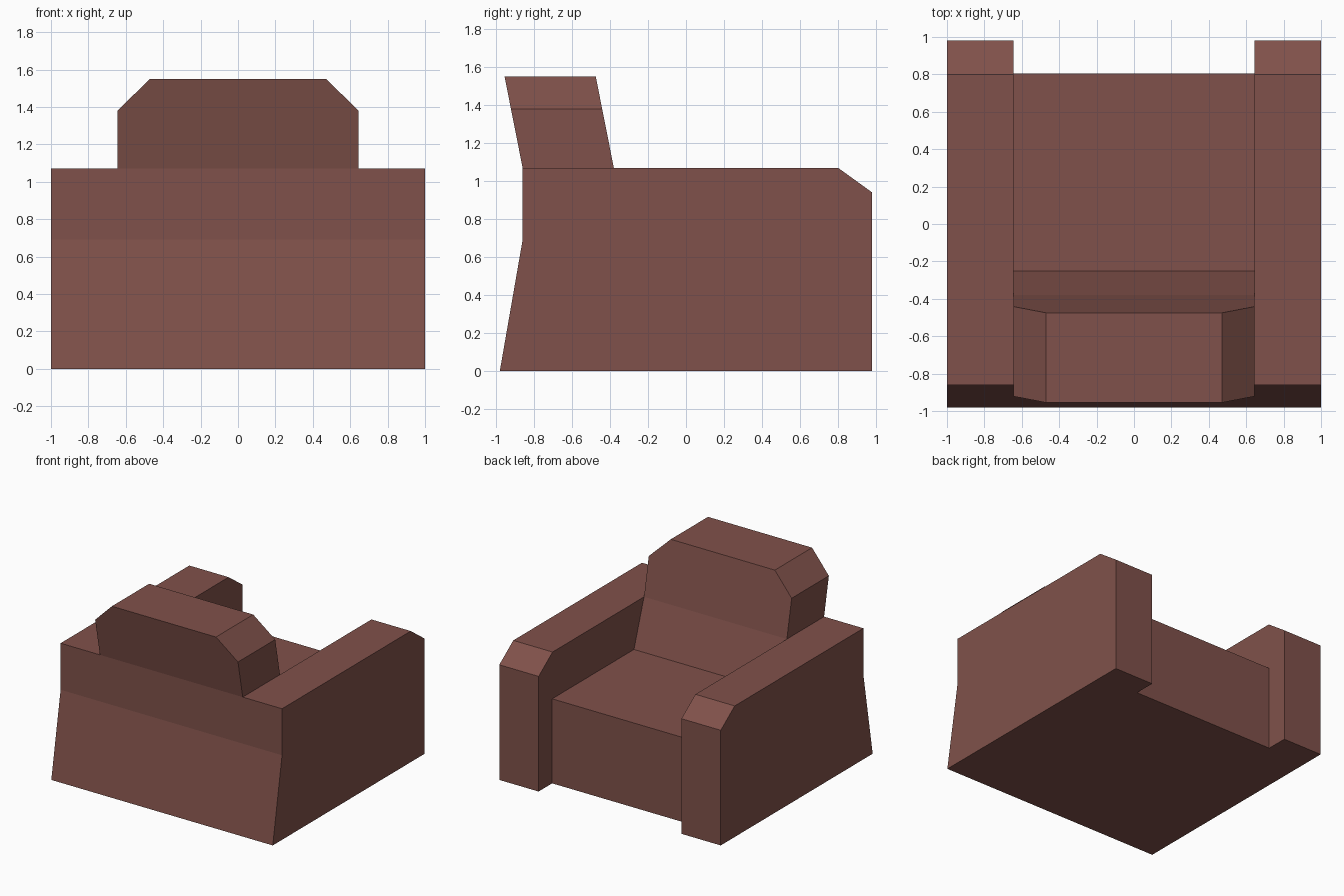
import bpy, bmesh
from mathutils import Vector

if "Cube" in bpy.data.objects:
    bpy.data.objects.remove(bpy.data.objects["Cube"])

ARM_IN = 0.645      # inner side of the arms
RIM = 1.07          # top of the arms
SEAT = 0.69         # seat height

leather = bpy.data.materials.new("brown_leather")
leather.diffuse_color = (0.216, 0.083, 0.069, 1)
leather.use_nodes = True
leather.node_tree.nodes["Principled BSDF"].inputs["Base Color"].default_value = leather.diffuse_color


def prism(name, outline, sweep, cap_start=True):
    """Extrude a closed 3D outline along a sweep vector."""
    bm = bmesh.new()
    face = bm.faces.new([bm.verts.new(p) for p in outline])
    ext = bmesh.ops.extrude_face_region(bm, geom=[face], use_keep_orig=True)
    moved = [g for g in ext["geom"] if isinstance(g, bmesh.types.BMVert)]
    bmesh.ops.translate(bm, verts=moved, vec=Vector(sweep))
    bmesh.ops.recalc_face_normals(bm, faces=bm.faces)
    mesh = bpy.data.meshes.new(name)
    bm.to_mesh(mesh)
    bm.free()
    mesh.materials.append(leather)
    obj = bpy.data.objects.new(name, mesh)
    bpy.context.collection.objects.link(obj)
    return obj


def side_prism(name, profile, half_width):
    """Extrude a (y, z) side profile across the chair."""
    return prism(name, [(-half_width, y, z) for y, z in profile],
                 (2 * half_width, 0, 0))


# Body: full-width side profile with flared back and chamfered arm fronts
body = side_prism("seat_and_arms", [
    (-0.98, 0), (0.98, 0), (0.98, 0.94), (0.80, RIM),
    (-0.86, RIM), (-0.86, SEAT)], 1.0)

# Opening between the arms: seat front, seat top and reclined lower back
cutter = side_prism("seat_opening_cutter", [
    (0.805, -0.2), (1.3, -0.2), (1.3, 1.4), (-0.38, 1.4),
    (-0.38, RIM), (-0.25, SEAT), (0.805, SEAT)], ARM_IN)
cutter.hide_render = True
cut = body.modifiers.new("seat_opening", 'BOOLEAN')
cut.operation = 'DIFFERENCE'
cut.solver = 'EXACT'
cut.object = cutter
bpy.context.view_layer.objects.active = body
bpy.ops.object.modifier_apply(modifier=cut.name)
bpy.data.objects.remove(cutter)

# Headrest: front outline with cut corners, leaning backwards
half = [(ARM_IN, RIM), (ARM_IN, 1.38), (0.47, 1.55)]
outline = half + [(-x, z) for x, z in reversed(half)]
lean = 0.095 / 0.48
prism("headrest", [(x, -0.86 - lean * (z - RIM), z) for x, z in outline],
      (0, 0.48, 0))
